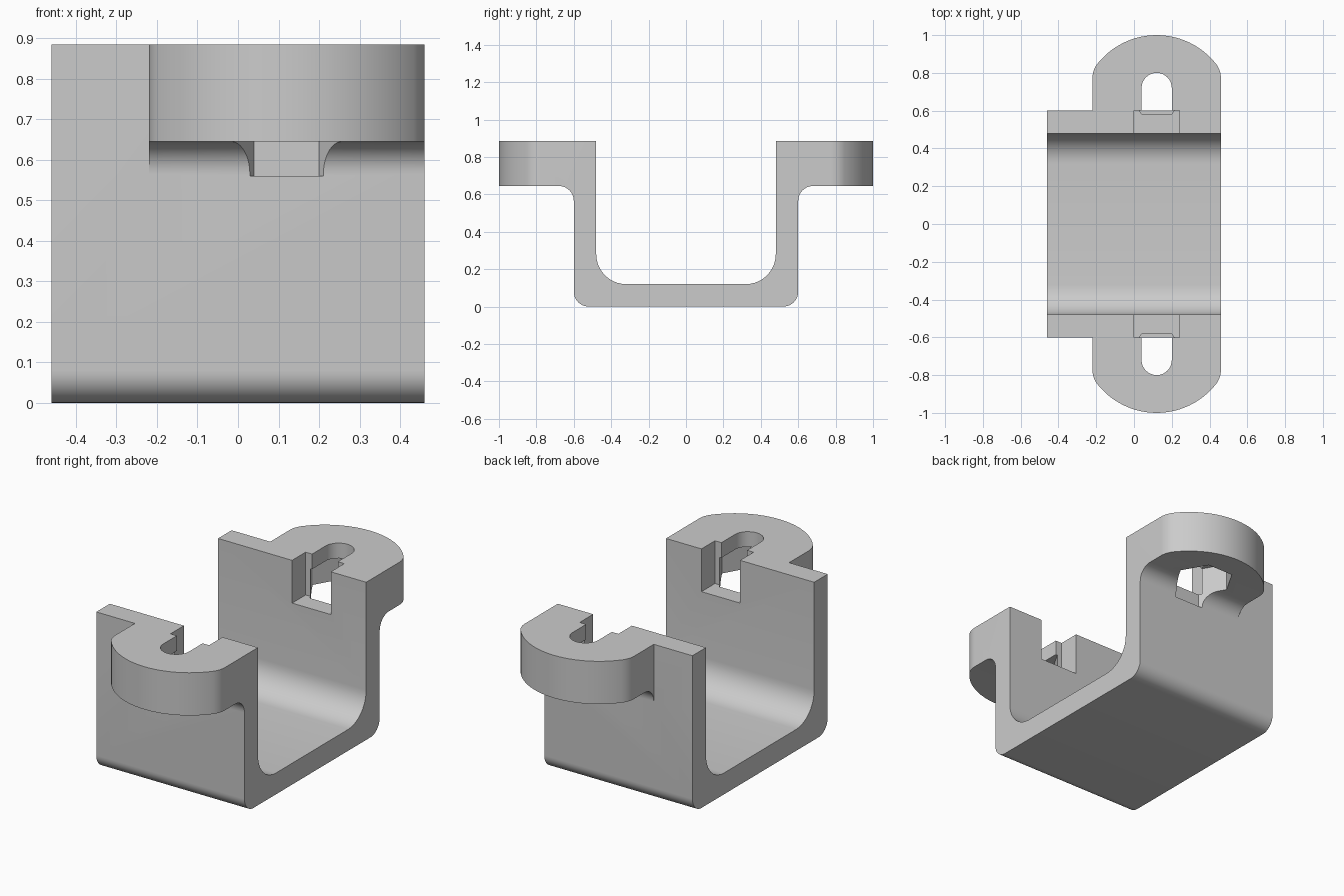
import bpy
import bmesh
from math import cos, sin, pi, radians, atan2, sqrt
from mathutils import Vector

cube = bpy.data.objects.get("Cube")
if cube:
    bpy.data.objects.remove(cube, do_unlink=True)

HALF_X, TOP, WALL_IN, WALL_OUT = 0.46, 0.885, 0.48, 0.60
EAR_LOW, EAR_X, EAR_HALF = 0.645, 0.12, 0.34
SLOT_Y, SLOT_R, HEX_R = 0.72, 0.08, 0.16

grey = bpy.data.materials.new("plain grey")
grey.use_nodes = True
colour = (0.6, 0.6, 0.6, 1)
grey.diffuse_color = colour
grey.node_tree.nodes["Principled BSDF"].inputs["Base Color"].default_value = colour


def arc(cx, cy, r, start, end, steps=10):
    """Points on an arc, angles in radians."""
    return [(cx + r * cos(start + (end - start) * i / steps),
             cy + r * sin(start + (end - start) * i / steps)) for i in range(steps + 1)]


def prism(name, points, to_3d, depth):
    """Extrude a flat outline along a depth vector."""
    bm = bmesh.new()
    face = bm.faces.new([bm.verts.new(to_3d(a, b)) for a, b in points])
    out = bmesh.ops.extrude_face_region(bm, geom=[face])
    moved = [v for v in out["geom"] if isinstance(v, bmesh.types.BMVert)]
    bmesh.ops.translate(bm, verts=moved, vec=Vector(depth))
    bmesh.ops.recalc_face_normals(bm, faces=bm.faces)
    mesh = bpy.data.meshes.new(name)
    bm.to_mesh(mesh)
    bm.free()
    mesh.materials.append(grey)
    obj = bpy.data.objects.new(name, mesh)
    bpy.context.collection.objects.link(obj)
    return obj


def cut(target, name, plan, low, high, side):
    """Subtract an upright prism on the front or back side."""
    cutter = prism(name, plan, lambda x, y: (x, y * side, low), (0, 0, high - low))
    cutter.hide_render = True
    mod = target.modifiers.new(name, 'BOOLEAN')
    mod.operation = 'DIFFERENCE'
    mod.solver = 'EXACT'
    mod.object = cutter
    bpy.context.view_layer.objects.active = target
    bpy.ops.object.modifier_apply(modifier=mod.name)
    bpy.data.objects.remove(cutter, do_unlink=True)


# Side profile of the bracket: inner channel, ear, fillet, outer wall
half = arc(WALL_IN - 0.16, 0.28, 0.16, -pi / 2, 0)
half += [(WALL_IN, TOP), (1, TOP), (1, EAR_LOW)]
half += arc(WALL_OUT + 0.08, EAR_LOW - 0.08, 0.08, pi / 2, pi)
half += arc(WALL_OUT - 0.08, 0.08, 0.08, 0, -pi / 2)
profile = half + [(-y, z) for y, z in reversed(half)]
bracket = prism("bracket", profile, lambda y, z: (-HALF_X, y, z), (2 * HALF_X, 0, 0))

# Rounded ear outline: a wide arc blended into the straight sides
blend, big = 0.12, 0.40
bx = EAR_HALF - blend
by = sqrt((big - blend) ** 2 - bx ** 2)
turn = atan2(by, bx)
outline = arc(bx, by, blend, 0, turn, 6)
outline += arc(0, 0, big, turn, pi - turn, 24)[1:-1]
outline += arc(-bx, by, blend, pi - turn, pi, 6)
outline = [(EAR_X + x, WALL_OUT + y) for x, y in outline]

# Everything outside the ear outline
trim = [(0.6, outline[0][1])] + outline
trim += [(EAR_X - EAR_HALF, WALL_OUT), (-0.6, WALL_OUT), (-0.6, 1.2), (0.6, 1.2)]

# Notch through the wall, round-ended slot and hexagonal recess
notch = [(0, 0.4), (0.24, 0.4), (0.24, WALL_OUT), (0, WALL_OUT)]
slot = [(EAR_X - SLOT_R, 0.59), (EAR_X + SLOT_R, 0.59)]
slot += arc(EAR_X, SLOT_Y, SLOT_R, 0, pi, 16)
hexagon = arc(EAR_X, SLOT_Y, HEX_R, 0, 2 * pi, 6)[:-1]

for side in (-1, 1):
    cut(bracket, "ear_trim", trim, EAR_LOW - 0.08, 1, side)
    cut(bracket, "hex_recess", hexagon, EAR_LOW - 0.085, 0.80, side)
    cut(bracket, "wall_notch", notch, EAR_LOW, 1, side)
    cut(bracket, "ear_slot", slot, 0.78, 1, side)

# Smooth curves, crisp edges
bpy.ops.object.select_all(action='DESELECT')
bracket.select_set(True)
bpy.context.view_layer.objects.active = bracket
bpy.ops.object.shade_smooth_by_angle(angle=radians(25))
